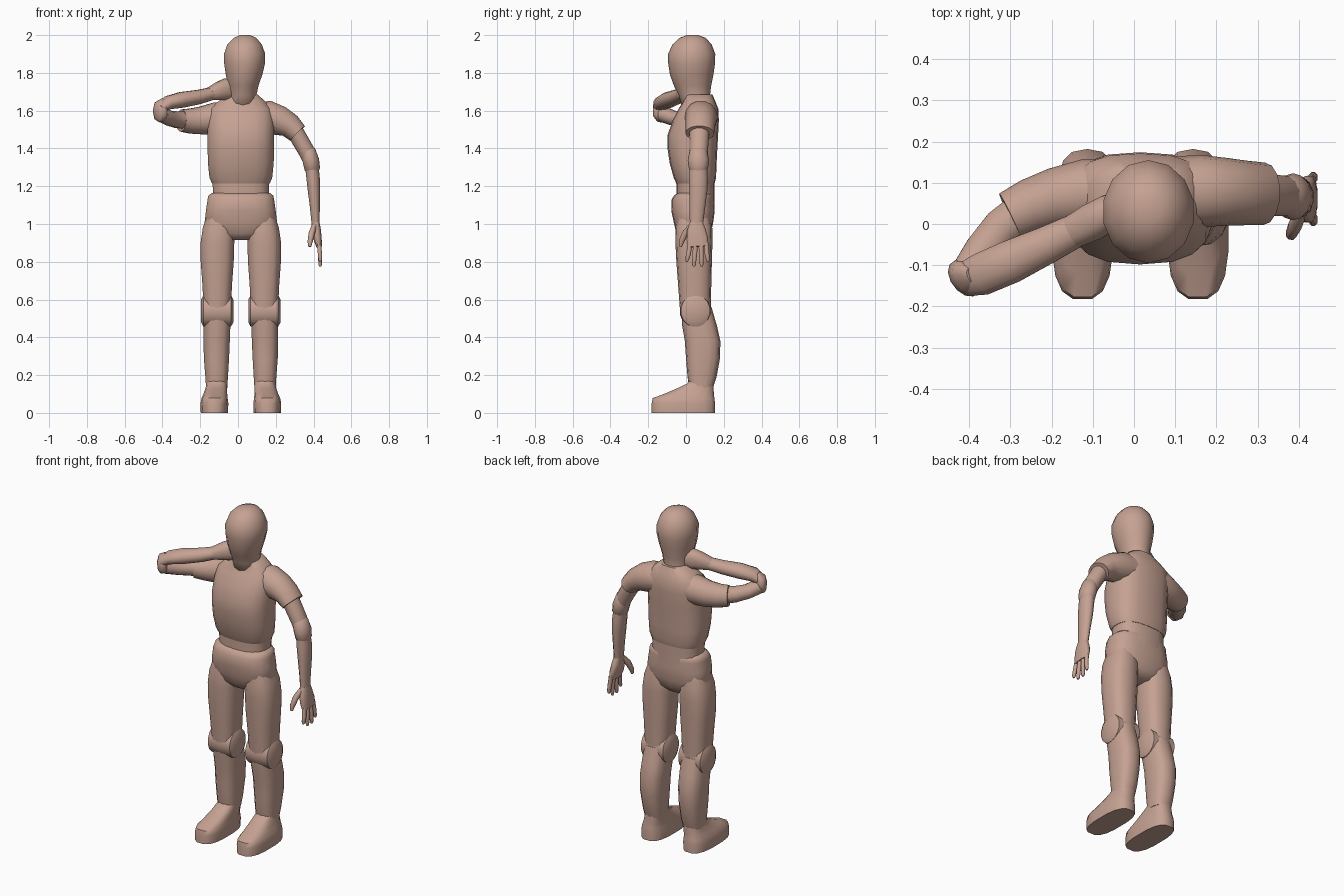
import bpy, bmesh, math
from mathutils import Vector

MID = 0.015  # body mirror plane
skin = bpy.data.materials.new("clay")
skin.diffuse_color = (0.56, 0.36, 0.29, 1)


def loft(name, secs, side=(1, 0, 0), normal=None, n=14, p=2.0, angle=50):
    """Skin superellipse rings: each section is x, y, z, half-size along side, other half-size."""
    bm = bmesh.new()
    pts = [Vector(s[:3]) for s in secs]
    rings = []
    for i, s in enumerate(secs):
        t = Vector(normal) if normal else pts[min(i + 1, len(pts) - 1)] - pts[max(i - 1, 0)]
        t.normalize()
        u = Vector(side)
        u = (u - t * u.dot(t)).normalized()
        v = t.cross(u)
        ring = []
        for k in range(n):
            a = 2 * math.pi * (k + 0.5) / n
            c, d = math.cos(a), math.sin(a)
            c = math.copysign(abs(c) ** (2 / p), c)
            d = math.copysign(abs(d) ** (2 / p), d)
            ring.append(bm.verts.new(pts[i] + u * c * s[3] + v * d * s[4]))
        rings.append(ring)
    for r0, r1 in zip(rings, rings[1:]):
        for k in range(n):
            bm.faces.new((r0[k], r0[(k + 1) % n], r1[(k + 1) % n], r1[k]))
    bm.faces.new(rings[0])
    bm.faces.new(rings[-1])
    bmesh.ops.recalc_face_normals(bm, faces=bm.faces)
    me = bpy.data.meshes.new(name)
    bm.to_mesh(me)
    bm.free()
    me.materials.append(skin)
    ob = bpy.data.objects.new(name, me)
    bpy.context.collection.objects.link(ob)
    bpy.ops.object.select_all(action='DESELECT')
    ob.select_set(True)
    bpy.context.view_layer.objects.active = ob
    bpy.ops.object.shade_smooth_by_angle(angle=math.radians(angle))
    return ob


UP = (0, 0, 1)

# Head and neck
loft("head", [(0.025, 0.06, 1.60, 0.08, 0.08), (0.025, 0.045, 1.68, 0.074, 0.082),
              (0.028, 0.035, 1.73, 0.082, 0.098), (0.032, 0.03, 1.79, 0.099, 0.115),
              (0.035, 0.03, 1.85, 0.111, 0.124), (0.035, 0.03, 1.90, 0.112, 0.125),
              (0.035, 0.032, 1.95, 0.094, 0.104), (0.037, 0.035, 1.985, 0.062, 0.07),
              (0.038, 0.035, 2.0, 0.028, 0.03)], normal=UP, angle=80)

# Shirt body
loft("shirt", [(MID, 0.05, 1.215, 0.155, 0.102), (MID, 0.047, 1.245, 0.168, 0.112),
               (MID, 0.038, 1.32, 0.176, 0.124), (MID, 0.034, 1.40, 0.178, 0.132),
               (MID, 0.036, 1.47, 0.178, 0.134), (MID, 0.052, 1.55, 0.178, 0.122),
               (MID, 0.066, 1.61, 0.168, 0.105), (0.02, 0.07, 1.65, 0.125, 0.085),
               (0.025, 0.065, 1.685, 0.08, 0.075)], normal=UP, n=18, p=2.6)

# Waist and pelvis
loft("waist", [(MID, 0.05, 1.10, 0.15, 0.1), (MID, 0.05, 1.19, 0.15, 0.1),
               (MID, 0.05, 1.25, 0.155, 0.1)], normal=UP, n=18, p=2.6)
loft("pelvis", [(MID, 0.04, 0.915, 0.07, 0.06), (MID, 0.04, 0.95, 0.15, 0.09),
                (MID, 0.04, 1.00, 0.195, 0.103), (MID, 0.037, 1.07, 0.187, 0.115),
                (MID, 0.036, 1.13, 0.178, 0.112), (MID, 0.042, 1.15, 0.174, 0.105),
                (MID, 0.045, 1.165, 0.155, 0.09)], normal=UP, n=18, p=2.6)

# Legs, mirrored about the body plane
for s, tag in ((-1, "right"), (1, "left")):
    def x(d):
        return MID + s * d
    loft("thigh_" + tag, [(x(.115), 0.04, 1.06, 0.06, 0.08), (x(.117), 0.041, 0.98, 0.086, 0.098),
                          (x(.124), 0.042, 0.90, 0.091, 0.098), (x(.125), 0.043, 0.80, 0.089, 0.094),
                          (x(.125), 0.046, 0.68, 0.08, 0.088), (x(.125), 0.05, 0.52, 0.072, 0.08)],
         normal=UP, n=14, p=2.6)
    # Disc-like knee joint lying across the leg
    loft("knee_" + tag, [(x(.04), 0.05, 0.54, 0.055, 0.062), (x(.052), 0.05, 0.54, 0.078, 0.085),
                         (x(.125), 0.05, 0.54, 0.084, 0.092), (x(.198), 0.05, 0.54, 0.078, 0.085),
                         (x(.21), 0.05, 0.54, 0.055, 0.062)],
         side=(0, 1, 0), normal=(1, 0, 0), n=16)
    loft("shin_" + tag, [(x(.125), 0.055, 0.56, 0.07, 0.08), (x(.126), 0.072, 0.46, 0.072, 0.092),
                         (x(.128), 0.088, 0.38, 0.071, 0.094), (x(.129), 0.09, 0.29, 0.068, 0.09),
                         (x(.128), 0.085, 0.19, 0.061, 0.077), (x(.128), 0.08, 0.13, 0.057, 0.062)],
         normal=UP, n=14, p=2.6)
    loft("foot_" + tag, [(x(.14), -0.014, 0.0, 0.073, 0.17), (x(.14), -0.014, 0.05, 0.075, 0.17),
                         (x(.139), -0.013, 0.078, 0.07, 0.166), (x(.135), 0.015, 0.10, 0.064, 0.134),
                         (x(.13), 0.05, 0.13, 0.058, 0.098), (x(.128), 0.075, 0.155, 0.055, 0.07),
                         (x(.128), 0.08, 0.18, 0.052, 0.06)], normal=UP, n=16, p=2.8)

# Lowered left arm: sleeve, upper arm, elbow joint, forearm
loft("sleeve_left", [(0.06, 0.075, 1.57, 0.07, 0.085), (0.16, 0.08, 1.565, 0.09, 0.088),
                     (0.225, 0.078, 1.545, 0.08, 0.082), (0.275, 0.075, 1.52, 0.066, 0.078),
                     (0.315, 0.073, 1.48, 0.056, 0.076)], side=(0.6, 0, 1), n=14)
loft("upper_arm_left", [(0.28, 0.072, 1.53, 0.045, 0.055), (0.325, 0.07, 1.45, 0.046, 0.052),
                        (0.36, 0.068, 1.39, 0.045, 0.05), (0.385, 0.066, 1.33, 0.04, 0.045)], n=12)
loft("elbow_left", [(0.358, 0.066, 1.405, 0.025, 0.03), (0.37, 0.066, 1.385, 0.042, 0.048),
                    (0.386, 0.066, 1.335, 0.045, 0.057), (0.394, 0.066, 1.29, 0.042, 0.05),
                    (0.397, 0.066, 1.265, 0.025, 0.03)], n=14)
loft("forearm_left", [(0.388, 0.066, 1.33, 0.036, 0.045), (0.397, 0.066, 1.25, 0.037, 0.051),
                      (0.402, 0.065, 1.18, 0.034, 0.05), (0.407, 0.06, 1.09, 0.027, 0.043),
                      (0.411, 0.055, 1.0, 0.022, 0.036)], n=12)

# Left hand with thumb and four fingers
loft("palm_left", [(0.411, 0.055, 1.01, 0.021, 0.035), (0.414, 0.055, 0.97, 0.025, 0.05),
                   (0.422, 0.06, 0.92, 0.022, 0.058), (0.43, 0.063, 0.88, 0.015, 0.056)],
     n=12, p=2.6)
for i, (y0, y1, z1) in enumerate(((0.022, 0.005, 0.80), (0.051, 0.042, 0.775),
                                  (0.079, 0.083, 0.775), (0.106, 0.116, 0.80))):
    loft(f"finger_left_{i + 1}", [(0.428, y0, 0.90, 0.012, 0.014), (0.434, (y0 + y1) / 2, 0.84, 0.012, 0.013),
                                  (0.435, y1, z1 + 0.012, 0.01, 0.011), (0.435, y1, z1, 0.006, 0.006)], n=8)
loft("thumb_left", [(0.405, 0.03, 0.99, 0.015, 0.018), (0.39, -0.005, 0.95, 0.017, 0.018),
                    (0.381, -0.025, 0.905, 0.014, 0.015), (0.38, -0.03, 0.88, 0.008, 0.009)], n=8)

# Raised right arm: sleeve, upper arm, bent elbow, forearm, hand at the neck
loft("sleeve_right", [(-0.03, 0.075, 1.57, 0.075, 0.08), (-0.12, 0.075, 1.56, 0.085, 0.082),
                      (-0.19, 0.062, 1.548, 0.076, 0.074), (-0.25, 0.042, 1.545, 0.068, 0.068),
                      (-0.30, 0.018, 1.548, 0.06, 0.062)], side=UP, n=14)
loft("upper_arm_right", [(-0.26, 0.035, 1.548, 0.048, 0.052), (-0.32, -0.01, 1.552, 0.046, 0.05),
                         (-0.365, -0.065, 1.56, 0.04, 0.048), (-0.398, -0.115, 1.578, 0.042, 0.045),
                         (-0.413, -0.135, 1.59, 0.035, 0.038)], side=UP, n=12)
loft("elbow_right", [(-0.40, -0.14, 1.545, 0.018, 0.018), (-0.407, -0.135, 1.565, 0.03, 0.046),
                     (-0.412, -0.132, 1.60, 0.032, 0.05), (-0.406, -0.13, 1.63, 0.032, 0.046),
                     (-0.39, -0.125, 1.655, 0.016, 0.022)], side=(0.8, 0.6, 0), n=12)
loft("forearm_right", [(-0.412, -0.135, 1.615, 0.025, 0.042), (-0.37, -0.122, 1.642, 0.037, 0.053),
                       (-0.30, -0.092, 1.657, 0.043, 0.054), (-0.21, -0.05, 1.672, 0.039, 0.047),
                       (-0.14, -0.015, 1.69, 0.035, 0.042)], side=UP, n=12)
loft("hand_right", [(-0.15, -0.02, 1.688, 0.035, 0.041), (-0.10, 0.006, 1.703, 0.05, 0.047),
                    (-0.06, 0.028, 1.712, 0.06, 0.045), (-0.01, 0.05, 1.72, 0.05, 0.035)],
     side=UP, n=12, p=2.4)
